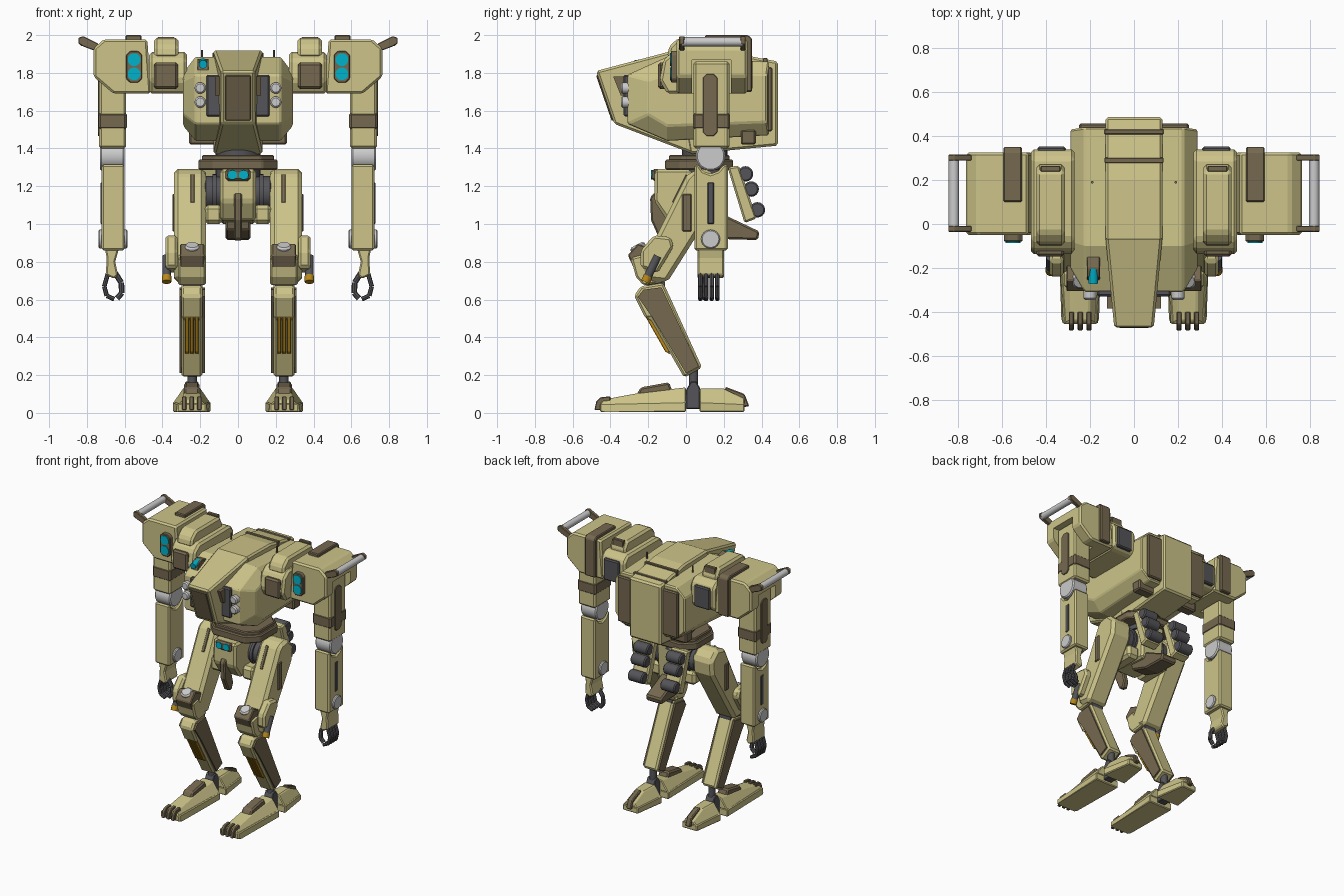
import bpy, bmesh, math
from mathutils import Vector


def mat(name, *rgb):
    m = bpy.data.materials.new(name)
    m.diffuse_color = (*rgb, 1)
    return m


TAN = mat("tan", .61, .55, .25)
BROWN = mat("brown", .18, .14, .08)
DARK = mat("dark_grey", .09, .09, .1)
CYAN = mat("cyan", 0, .45, .6)
ORANGE = mat("orange", .48, .25, .01)
GREY = None


def finish(name, bm, m, bevel, mirror):
    bmesh.ops.recalc_face_normals(bm, faces=bm.faces)
    me = bpy.data.meshes.new(name)
    bm.to_mesh(me)
    bm.free()
    o = bpy.data.objects.new(name, me)
    bpy.context.collection.objects.link(o)
    if m:
        me.materials.append(m)
    if bevel:
        b = o.modifiers.new("chamfer", 'BEVEL')
        b.width, b.segments, b.limit_method = bevel, 1, 'ANGLE'
    if mirror:
        o.modifiers.new("mirror", 'MIRROR')
    return o


# Extrude a profile along an axis; a third value per point insets both ends
def prism(name, pts, lo, hi, axis='x', m=TAN, bevel=.01, mirror=False):
    bm = bmesh.new()
    put = {'x': lambda u, v, d: (d, u, v), 'y': lambda u, v, d: (u, d, v), 'z': lambda u, v, d: (u, v, d)}[axis]
    rings = []
    for base, sign in ((lo, 1), (hi, -1)):
        rings.append([bm.verts.new(put(p[0], p[1], base + sign * (p[2] if len(p) > 2 else 0))) for p in pts])
    bridge(bm, rings)
    return finish(name, bm, m, bevel, mirror)


def bridge(bm, rings, smooth=False):
    n = len(rings[0])
    for a, b in zip(rings, rings[1:]):
        for i in range(n):
            f = bm.faces.new((a[i], a[(i + 1) % n], b[(i + 1) % n], b[i]))
            f.smooth = smooth
    bm.faces.new(rings[0])
    bm.faces.new(rings[-1])


def box(name, x, y, z, m=TAN, bevel=.01, mirror=False):
    return prism(name, [(y[0], z[0]), (y[1], z[0]), (y[1], z[1]), (y[0], z[1])], *x, 'x', m, bevel, mirror)


def octagon(u, v, a, b, c):
    return [(u - a + c, v - b), (u + a - c, v - b), (u + a, v - b + c), (u + a, v + b - c),
            (u + a - c, v + b), (u - a + c, v + b), (u - a, v + b - c), (u - a, v - b + c)]


# Round bar through a list of points
def rod(name, paths, r, m=GREY, n=20, mirror=False, bevel=0):
    bm = bmesh.new()
    for path in paths:
        for p, q in zip(path, path[1:]):
            p, q = Vector(p), Vector(q)
            rot = (q - p).to_track_quat('Z', 'Y')
            ring = [rot @ Vector((r * math.cos(2 * math.pi * i / n), r * math.sin(2 * math.pi * i / n), 0)) for i in range(n)]
            bridge(bm, [[bm.verts.new(c + v) for v in ring] for c in (p, q)], n > 8)
    return finish(name, bm, m, bevel, mirror)


# Torso: central hull
prism("hull_rear", [(-.08, 1.92), (.2, 1.915), (.487, 1.86), (.487, 1.415), (.02, 1.37)], -.13, .13, bevel=.012)
prism("hull_nose", [(-.476, 1.81, .04), (-.06, 1.92), (.04, 1.37), (-.38, 1.53, .04)], -.13, .13, bevel=.012)
prism("nose_window", [(-.476, 1.785), (-.45, 1.80), (-.37, 1.56), (-.393, 1.545)], -.068, .068, m=BROWN, bevel=.005)
for y, z in ((.42, 1.878), (.29, 1.906)):
    box("hull_strap", (-.135, .135), (y - .012, y + .012), (1.5, z), BROWN, .003)

# Torso: wide body, built as rings from side to side
outer = [(-.2, 1.76), (-.08, 1.8), (.43, 1.79), (.43, 1.54), (-.1, 1.52), (-.2, 1.58)]
inner = [(-.31, 1.79), (-.1, 1.885), (.44, 1.86), (.44, 1.47), (-.1, 1.44), (-.31, 1.53)]
bm = bmesh.new()
bridge(bm, [[bm.verts.new((x, *p)) for p in prof] for x, prof in ((-.29, outer), (-.225, inner), (.225, inner), (.29, outer))])
finish("body", bm, TAN, .008, False)
box("body_back_panel", (-.25, .25), (.43, .458), (1.49, 1.83), BROWN, .008)
box("nose_vent", (.09, .168), (-.33, -.28), (1.57, 1.79), DARK, .008, True)
prism("nose_side_recess", [(-.385, 1.78), (-.31, 1.78), (-.31, 1.68), (-.345, 1.68)], .07, .122, m=BROWN, bevel=0, mirror=True)
rod("headlamp", [[(.2, -.29, z), (.2, -.345, z)] for z in (1.72, 1.645)], .03, mirror=True, bevel=.008)
rod("antenna", [[(.19, .19, 1.8), (.19, .19, 1.92)]], .006, BROWN, 8, True)
prism("sensor_mount", [(-.26, 1.80), (-.24, 1.86), (-.2, 1.875), (-.14, 1.86)], -.215, -.155, m=BROWN, bevel=.004)
rod("sensor_eye", [[(-.185, -.2, 1.855), (-.185, -.27, 1.845)]], .022, CYAN)
box("body_underside_strap", (-.26, .26), (.29, .37), (1.42, 1.5), BROWN, .01)

# Inner shoulder blocks
prism("inner_shoulder", [(-.1, 1.69), (-.14, 1.76), (-.12, 1.87), (-.07, 1.91), (.3, 1.91), (.34, 1.87), (.34, 1.72), (.3, 1.69)],
      .27, .47, bevel=.015, mirror=True)
prism("shoulder_cap", [(-.1, 1.88), (-.09, 1.94), (-.04, 1.985), (.24, 1.985), (.27, 1.94), (.27, 1.88)], .315, .445, bevel=.015, mirror=True)
box("shoulder_cap_strip", (.335, .425), (.238, .265), (1.9, 1.99), BROWN, .004, True)
box("shoulder_front_panel", (.318, .445), (-.148, -.08), (1.715, 1.855), BROWN, .012, True)
box("shoulder_back_panel", (.31, .44), (.3, .352), (1.71, 1.87), DARK, .008, True)

# Outer shoulder with slot for the arm
sh = prism("outer_shoulder", [(.46, 1.69), (.66, 1.69), (.765, 1.78), (.765, 1.93), (.71, 1.978), (.48, 1.978)], -.05, .325, 'y', bevel=.012)
cut = box("shoulder_slot_cutter", (.58, .82), (.033, .237), (1.6, 1.868), None, 0)
cut.hide_render = True
cut.display_type = 'WIRE'
bo = sh.modifiers.new("slot", 'BOOLEAN')
bo.operation, bo.object = 'DIFFERENCE', cut
sh.modifiers.new("mirror", 'MIRROR')
prism("shoulder_strap", [(.1, 1.96), (.1, 2), (.33, 2), (.35, 1.98), (.35, 1.7), (.31, 1.7), (.31, 1.96)], .51, .595, m=BROWN, bevel=.006, mirror=True)
prism("shoulder_lamp_frame", octagon(.55, 1.832, .042, .083, .02), -.08, -.04, 'y', BROWN, .004, True)
rod("shoulder_lamp", [[(.55, -.05, z), (.55, -.086, z)] for z in (1.87, 1.795)], .034, CYAN, mirror=True)
for y in (-.022, .302):
    prism("handle_bracket", [(.74, 1.91), (.74, 1.955), (.82, 1.995), (.845, 1.985), (.845, 1.955), (.82, 1.94)], y - .014, y + .014, 'y', BROWN, .004, True)
rod("handle_bar", [[(.82, -.02, 1.965), (.82, .3, 1.965)]], .024, mirror=True)

# Arms
box("upper_arm", (.592, .735), (.04, .23), (1.4, 1.86), bevel=.012, mirror=True)
box("upper_arm_band", (.588, .739), (.036, .234), (1.5, 1.59), BROWN, .012, True)
prism("upper_arm_stripe", octagon(.128, 1.63, .038, .165, .02), .7, .742, m=BROWN, bevel=.003, mirror=True)
rod("elbow", [[(.6, .13, 1.36), (.73, .13, 1.36)]], .078, n=28, mirror=True, bevel=.008)
prism("forearm", [(.045, .86), (.045, 1.315), (.065, 1.315), (.09, 1.28), (.13, 1.265), (.17, 1.28), (.2, 1.315), (.222, 1.315), (.222, .86)],
      .6, .722, bevel=.01, mirror=True)
box("forearm_slot", (.7, .727), (.115, .148), (1.0, 1.22), DARK, .004, True)
rod("forearm_pivot", [[(.585, .13, .92), (.738, .13, .92)]], .05, n=24, mirror=True, bevel=.006)
prism("wrist", [(.63, .87), (.705, .87), (.695, .82), (.7, .73), (.655, .71), (.635, .73), (.65, .8)][::-1], .06, .2, 'y', bevel=.008, mirror=True)
rod("fingers", [[(.685, y, .75), (.708, y, .67), (.695, y, .62), (.655, y, .602)] for y in (.076, .106, .136, .166)], .012, DARK, 8, True)
rod("thumb", [[(.65, .1, .74), (.618, .1, .69), (.615, .1, .635), (.64, .1, .606)]], .015, DARK, 8, True)

# Waist and pelvis
prism("waist_plate", octagon(0, .07, .21, .18, .08), 1.285, 1.342, 'z', BROWN, .008)
prism("waist_plate_top", octagon(0, .07, .19, .16, .07), 1.33, 1.365, 'z', BROWN, .006)
rod("waist_joint", [[(0, .1, 1.25), (0, .1, 1.43)]], .12, DARK, 24)
prism("pelvis", [(-.165, 1.29), (-.168, 1.12), (-.1, 1.02), (.2, 1.0), (.22, 1.29)], -.095, .095, bevel=.015)
box("pelvis_wing", (.08, .18), (-.08, .16), (1.0, 1.1), bevel=.02, mirror=True)
box("pelvis_lamp_frame", (-.065, .065), (-.18, -.14), (1.228, 1.292), BROWN, .012)
rod("pelvis_lamp", [[(.03, -.15, 1.26), (.03, -.185, 1.26)]], .025, CYAN, mirror=True)
prism("crotch_guard", [(-.19, 1.14), (-.17, 1.165), (-.13, 1.16), (-.08, .96), (-.1, .91), (-.14, .92), (-.185, 1.02)], -.021, .021, m=BROWN, bevel=.008)
prism("tail", [(.03, 1.06), (.2, 1.05), (.39, .96), (.38, .915), (.2, .92), (.05, .97)], -.065, .065, m=BROWN, bevel=.01)
prism("rear_pack", [(.22, 1.3), (.28, 1.31), (.375, 1.03), (.31, 1.005)], .07, .2, bevel=.01, mirror=True)
rod("rear_canister", [[(.075, y, z), (.195, y, z)] for y, z in ((.315, 1.265), (.345, 1.185), (.378, 1.075))], .041, DARK, 16, True, .008)
rod("hip_joint", [[(.08, .07, 1.165), (.18, .07, 1.165)]], .088, DARK, 24, True, .01)
rod("hip_disc", [[(.115, .07, 1.165), (.135, .07, 1.165)]], .1, DARK, 24, True)

# Thighs and knees
prism("thigh", [(0, 1.25), (.03, 1.28), (.11, 1.295), (.18, 1.23), (.17, 1.12), (.02, .88), (-.1, .69), (-.2, .7), (-.23, .8), (-.155, .94)],
      .17, .34, bevel=.022, mirror=True)
prism("thigh_slot", [(.0, 1.265), (.01, 1.25), (-.06, 1.11), (-.075, 1.115)], .23, .252, m=BROWN, bevel=.003, mirror=True)
prism("knee_cap", [(-.308, .835), (-.255, .895), (-.15, .86), (-.2, .71), (-.255, .72)], .178, .308, m=BROWN, bevel=.006, mirror=True)
prism("knee_plate", [(-.292, .82), (-.22, .84), (-.12, .69), (-.225, .675), (-.265, .72)], .17, .318, bevel=.01, mirror=True)
rod("knee_lens", [[(.243, -.22, .81), (.243, -.262, .89)]], .042, mirror=True, bevel=.01)
prism("knee_pack", [(-.24, .86), (-.17, .94), (-.08, .93), (-.065, .88), (-.15, .74), (-.24, .77)], .32, .385, bevel=.014, mirror=True)
rod("knee_piston", [[(.378, -.15, .83), (.378, -.205, .715)]], .022, DARK, 14, True)
rod("knee_piston_tip", [[(.378, -.2, .725), (.378, -.215, .693)]], .025, ORANGE, 14, True)
box("thigh_side_rail", (.33, .348), (-.02, .03), (.96, 1.16), BROWN, .006, True)

# Shanks
prism("shank", [(-.275, .62), (-.24, .67), (-.12, .69), (.085, .24), (-.01, .187), (-.19, .5), (-.215, .5)], .188, .3, bevel=.012, mirror=True)
rod("knee_axle", [[(.195, -.16, .68), (.29, -.16, .68)]], .05, DARK, 16, True)
for x in (.176, .299):
    prism("shank_side_plate", [(-.255, .615), (-.225, .652), (-.13, .665), (.068, .245), (0, .21), (-.175, .5)], x, x + .012, m=BROWN, bevel=0, mirror=True)
for x in (.218, .244, .27):
    prism("shank_prong", [(-.215, .51), (-.12, .45), (-.085, .31), (-.11, .325)], x - .01, x + .01, m=ORANGE, bevel=.003, mirror=True)

# Feet
prism("ankle", [(0, .02), (.075, .02), (.075, .13), (.055, .165), (.025, .165), (0, .12)], .21, .28, m=DARK, bevel=.005, mirror=True)
rod("ankle_pin", [[(.225, .04, .12), (.225 + .036, .04, .12), ], [(.243, .04, .12), (.243, .04, .23)]], .025, DARK, 14, True)
prism("foot_sole", [(-.455, .005, .035), (-.43, .005, .02), (0, .005, .012), (0, .06, .012), (-.455, .05, .035)], .133, .357, bevel=.006, mirror=True)
prism("foot_top", [(-.455, .045, .04), (0, .055, .015), (0, .135, .07), (-.25, .105, .07), (-.44, .07, .07)], .133, .357, bevel=.006, mirror=True)
prism("foot_ridge", [(-.265, .09), (-.24, .135), (-.09, .162), (-.07, .11)], .205, .285, m=BROWN, bevel=.01, mirror=True)
for x in (.205, .245, .285):
    prism("toe", [(-.485, .015), (-.475, .06), (-.455, .082), (-.4, .088), (-.4, .015)], x - .012, x + .012, m=BROWN, bevel=.004, mirror=True)
prism("heel", [(.072, .005, .015), (.072, .06, .015), (.31, .05, .05), (.31, .005, .05)], .133, .357, bevel=.006, mirror=True)
prism("heel_top", [(.072, .055, .018), (.072, .128, .07), (.2, .128, .075), (.31, .075, .08), (.31, .045, .055)], .133, .357, bevel=.006, mirror=True)
prism("heel_tip", [(.2, .1), (.21, .138), (.31, .1), (.335, .035), (.3, .03)], .225, .265, m=BROWN, bevel=.006, mirror=True)
